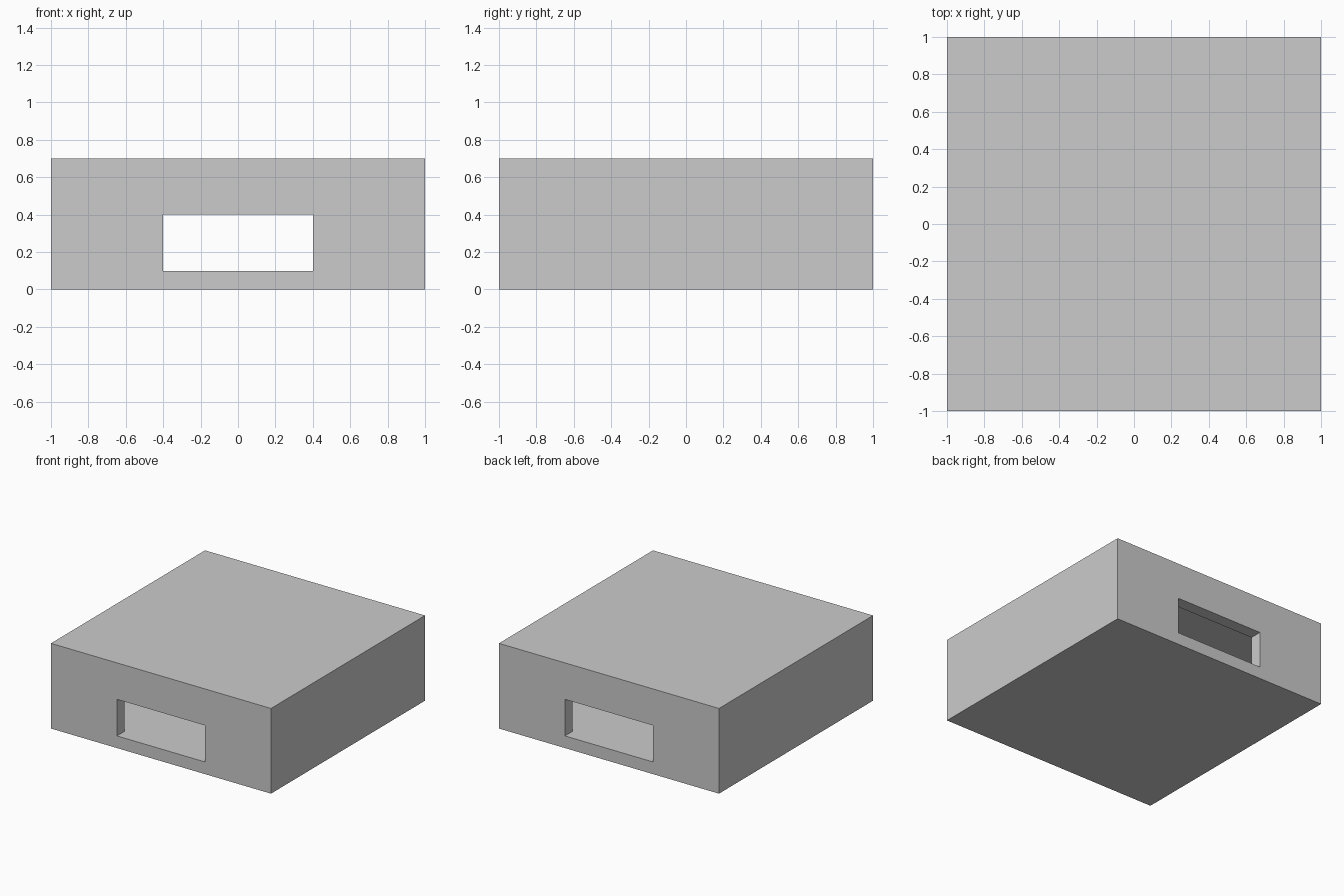
import bpy, bmesh

if "Cube" in bpy.data.objects:
    bpy.data.objects.remove(bpy.data.objects["Cube"])

# Sizes: outer shell, inner cavity and the slot running through front and back
WALL = 0.1
OUTER = (1.0, 0.0, 0.7)
CAVITY = (1.0 - WALL, WALL, 0.7 - WALL)
SLOT = (0.4, 0.1, 0.4)

bm = bmesh.new()


def ring(rect, y):
    """Rectangular cross-section: bottom left, bottom right, top right, top left."""
    half, low, high = rect
    return [bm.verts.new((x, y, z)) for x, z in
            ((-half, low), (half, low), (half, high), (-half, high))]


# Closed loop of cross-sections: front face, slot, cavity, slot, back face, outside
inner = 1.0 - WALL
rings = [ring(OUTER, -1), ring(SLOT, -1), ring(SLOT, -inner), ring(CAVITY, -inner),
         ring(CAVITY, inner), ring(SLOT, inner), ring(SLOT, 1), ring(OUTER, 1)]

for i, a in enumerate(rings):
    b = rings[(i + 1) % len(rings)]
    for k in range(4):
        if k == 0 and i in (2, 3, 4):
            continue  # slot sill is level with the cavity floor
        n = (k + 1) % 4
        bm.faces.new((a[k], a[n], b[n], b[k]))

# Cavity floor, sharing its edge with both slot sills
s0, c0, c1, s1 = rings[2:6]
bm.faces.new((c0[0], s0[0], s0[1], c0[1], c1[1], s1[1], s1[0], c1[0]))

bmesh.ops.recalc_face_normals(bm, faces=bm.faces)
mesh = bpy.data.meshes.new("hollow_box")
bm.to_mesh(mesh)
bm.free()
box = bpy.data.objects.new("hollow_box", mesh)
bpy.context.collection.objects.link(box)
